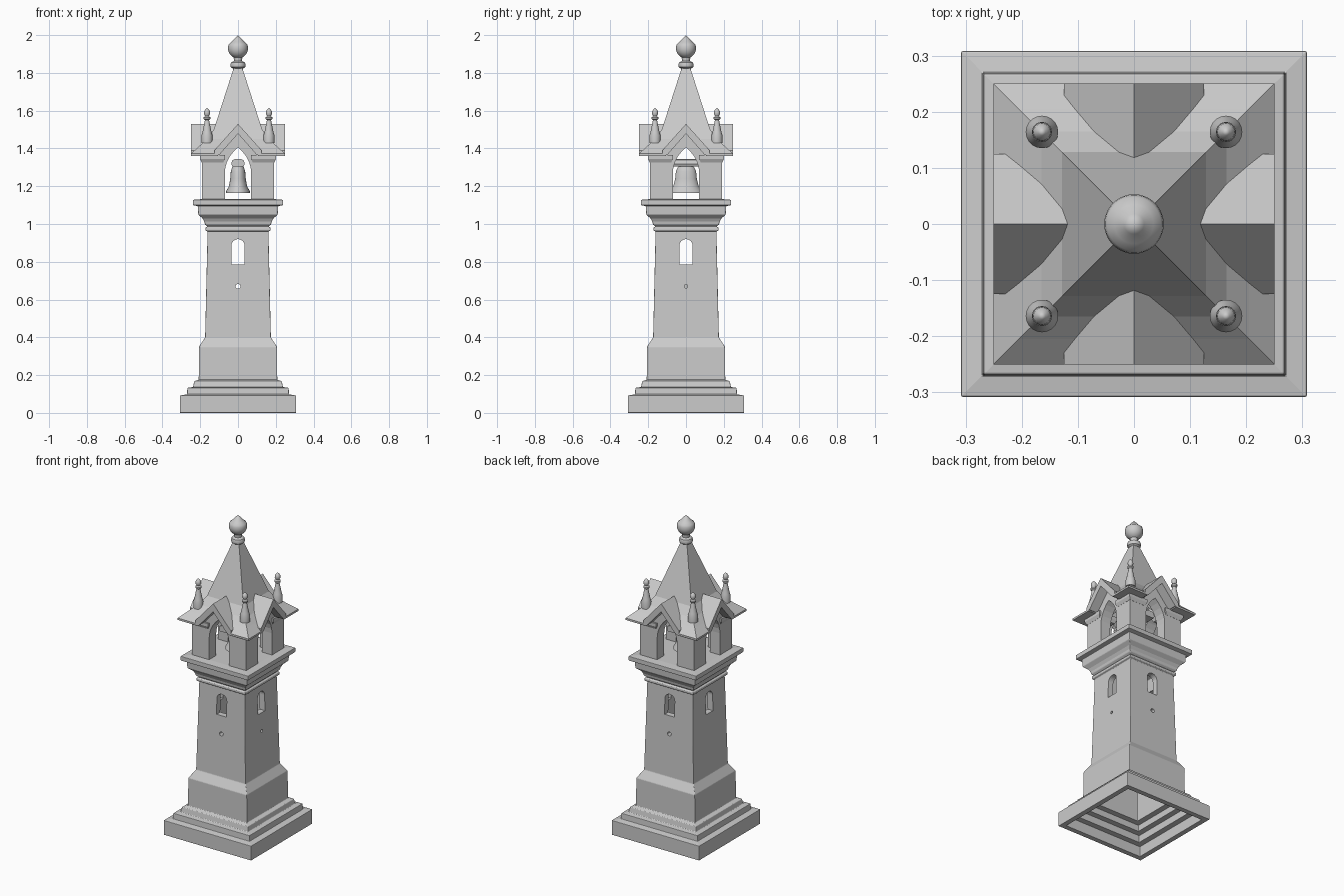
import bpy, bmesh
from math import pi, sin, cos, sqrt
from mathutils import Matrix

if "Cube" in bpy.data.objects:
    bpy.data.objects.remove(bpy.data.objects["Cube"])


def finish(name, bm, smooth=False, bevel=0):
    bmesh.ops.remove_doubles(bm, verts=bm.verts, dist=1e-5)
    bmesh.ops.recalc_face_normals(bm, faces=bm.faces)
    me = bpy.data.meshes.new(name)
    bm.to_mesh(me)
    bm.free()
    ob = bpy.data.objects.new(name, me)
    bpy.context.collection.objects.link(ob)
    bpy.context.view_layer.objects.active = ob
    if bevel:
        m = ob.modifiers.new("soft_edges", 'BEVEL')
        m.width, m.segments, m.limit_method = bevel, 2, 'ANGLE'
        bpy.ops.object.modifier_apply(modifier=m.name)
    if smooth:
        bpy.ops.object.select_all(action='DESELECT')
        ob.select_set(True)
        bpy.ops.object.shade_smooth_by_angle(angle=0.7)
    return ob


def lathe(name, profile, n=32, loc=(0, 0, 0), bevel=0, sy=1):
    """Revolve (r, z) points; n=4 gives a square plan with r as half width."""
    bm = bmesh.new()
    k, off = (sqrt(2), pi / 4) if n == 4 else (1, 0)
    rings = [[bm.verts.new((r * k * cos(off + 2 * pi * i / n) + loc[0],
                            sy * r * k * sin(off + 2 * pi * i / n) + loc[1], z + loc[2]))
              for i in range(n)] if r > 0 else [bm.verts.new((loc[0], loc[1], z + loc[2]))]
             for r, z in profile]
    for a, b in zip(rings, rings[1:]):
        for i in range(n):
            j = (i + 1) % n
            f = [a[i % len(a)], a[j % len(a)], b[j % len(b)], b[i % len(b)]]
            bm.faces.new(list(dict.fromkeys(f)))
    return finish(name, bm, n > 4, bevel)


def prism(name, half, y0, y1, turn=0, bevel=0):
    """Extrude along y an (x, z) outline mirrored from its right half."""
    pts = half + [(-x, z) for x, z in reversed(half) if x > 0]
    bm = bmesh.new()
    face = bm.faces.new([bm.verts.new((x, y0, z)) for x, z in pts])
    ext = bmesh.ops.extrude_face_region(bm, geom=[face])
    bmesh.ops.translate(bm, vec=(0, y1 - y0, 0),
                        verts=[v for v in ext['geom'] if isinstance(v, bmesh.types.BMVert)])
    bm.transform(Matrix.Rotation(turn * pi / 2, 4, 'Z'))
    return finish(name, bm, False, bevel)


def cut(ob, cutter):
    m = ob.modifiers.new("cut", 'BOOLEAN')
    m.operation, m.solver, m.object = 'DIFFERENCE', 'EXACT', cutter
    bpy.context.view_layer.objects.active = ob
    bpy.ops.object.modifier_apply(modifier=m.name)
    bpy.data.objects.remove(cutter)


# Hollow tower: inner cavity, stepped base, plinth, shaft, cornice
tower = lathe("tower", [
    (0, 1.04), (.125, 1.0), (.135, .40), (.17, .34), (.17, .15), (.205, .15),
    (.205, .11), (.24, .11), (.24, .065), (.275, .065), (.275, 0),
    (.308, 0), (.308, .092), (.27, .098), (.268, .133), (.238, .137), (.232, .168),
    (.208, .175), (.206, .35), (.174, .40), (.161, .96), (.173, .965), (.173, .98),
    (.163, .987), (.175, .997), (.178, 1.012), (.188, 1.03), (.21, 1.05), (.213, 1.095),
    (.238, 1.10), (.238, 1.128), (.19, 1.132), (0, 1.132)], 4, bevel=.003)

# Arched windows and small round holes
window = [(0.035, .785)] + [(.035 * cos(a * pi / 12), .885 + .035 * sin(a * pi / 12))
                            for a in range(7)]
window[-1] = (0, .92)
hole = [(.013 * sin(a * pi / 8), .67 - .013 * cos(a * pi / 8)) for a in range(1, 8)]
for t in (0, 1):
    cut(tower, prism("window_cutter", window, -.4, .4, t))
cut(tower, prism("hole_cutter", hole, -.4, .4))
cut(tower, prism("hole_cutter", [(x * .7, .67 + (z - .67) * .7) for x, z in hole], -.4, -.05, 1))

# Spire with flared skirt, tunnelled under the gables
spire = lathe("spire", [(0, 1.36), (.25, 1.36), (.25, 1.372), (.205, 1.412), (.165, 1.45),
                        (.128, 1.50), (.02, 1.835), (0, 1.835)], 4)
for t in (0, 1):
    cut(spire, prism("gable_cutter", [(.112, 1.34), (.112, 1.355), (0, 1.495)], -.3, .3, t))

# Four belfry walls with pointed arches, and gable roofs above them
wall = [(0.07, 1.12), (.19, 1.12), (.19, 1.38), (.10, 1.38), (0, 1.50)]
arch = [(0, 1.405), (.022, 1.385), (.042, 1.36), (.058, 1.33), (.067, 1.30), (.07, 1.27)]
gable = [(0, 1.478), (.10, 1.365), (.125, 1.365), (.125, 1.39), (0, 1.53)]
for t in range(4):
    bm_half = arch + wall[:4]
    # outline: arch from apex down, then outer wall up to the gable apex
    pts = bm_half + [(0, 1.50)] + [(-x, z) for x, z in reversed(bm_half) if x > 0]
    bm = bmesh.new()
    f = bm.faces.new([bm.verts.new((x, -.19, z)) for x, z in pts])
    e = bmesh.ops.extrude_face_region(bm, geom=[f])
    bmesh.ops.translate(bm, vec=(0, .07, 0),
                        verts=[v for v in e['geom'] if isinstance(v, bmesh.types.BMVert)])
    bm.transform(Matrix.Rotation(t * pi / 2, 4, 'Z'))
    finish("belfry_wall", bm)
    prism("gable_roof", gable, -.25, -.11, t)

# Pier capitals and corner pinnacles
for sx in (-1, 1):
    for sy in (-1, 1):
        lathe("pier_capital", [(0, 1.325), (.056, 1.325), (.066, 1.345), (.066, 1.365), (0, 1.365)],
              4, (sx * .135, sy * .135, 0))
        lathe("pinnacle", [(0, 1.43), (.029, 1.43), (.029, 1.47), (.024, 1.485), (.011, 1.55),
                           (.018, 1.556), (.018, 1.565), (.01, 1.571), (.017, 1.584),
                           (.015, 1.598), (.006, 1.61), (0, 1.614)],
              20, (sx * .164, sy * .164, 0))

# Ball finial on a collar
ball = [(.053 * sin(a * pi / 14), 1.93 - .053 * cos(a * pi / 14)) for a in range(2, 10)]
lathe("finial", [(0, 1.80), (.026, 1.81), (.026, 1.822), (.038, 1.83), (.041, 1.842),
                 (.036, 1.856), (.021, 1.863)] + ball + [(.035, 1.963), (.018, 1.982), (0, 2.0)], 36)

# Bell on its headstock
lathe("bell", [(0, 1.18), (.052, 1.165), (.064, 1.163), (.062, 1.175), (.048, 1.20), (.041, 1.24),
               (.038, 1.28), (.03, 1.302), (.018, 1.31), (.018, 1.335), (0, 1.34)], 36, sy=1.4)
prism("headstock", [(.03, 1.305), (.036, 1.318), (.03, 1.338), (.012, 1.345)], -.14, .14)
